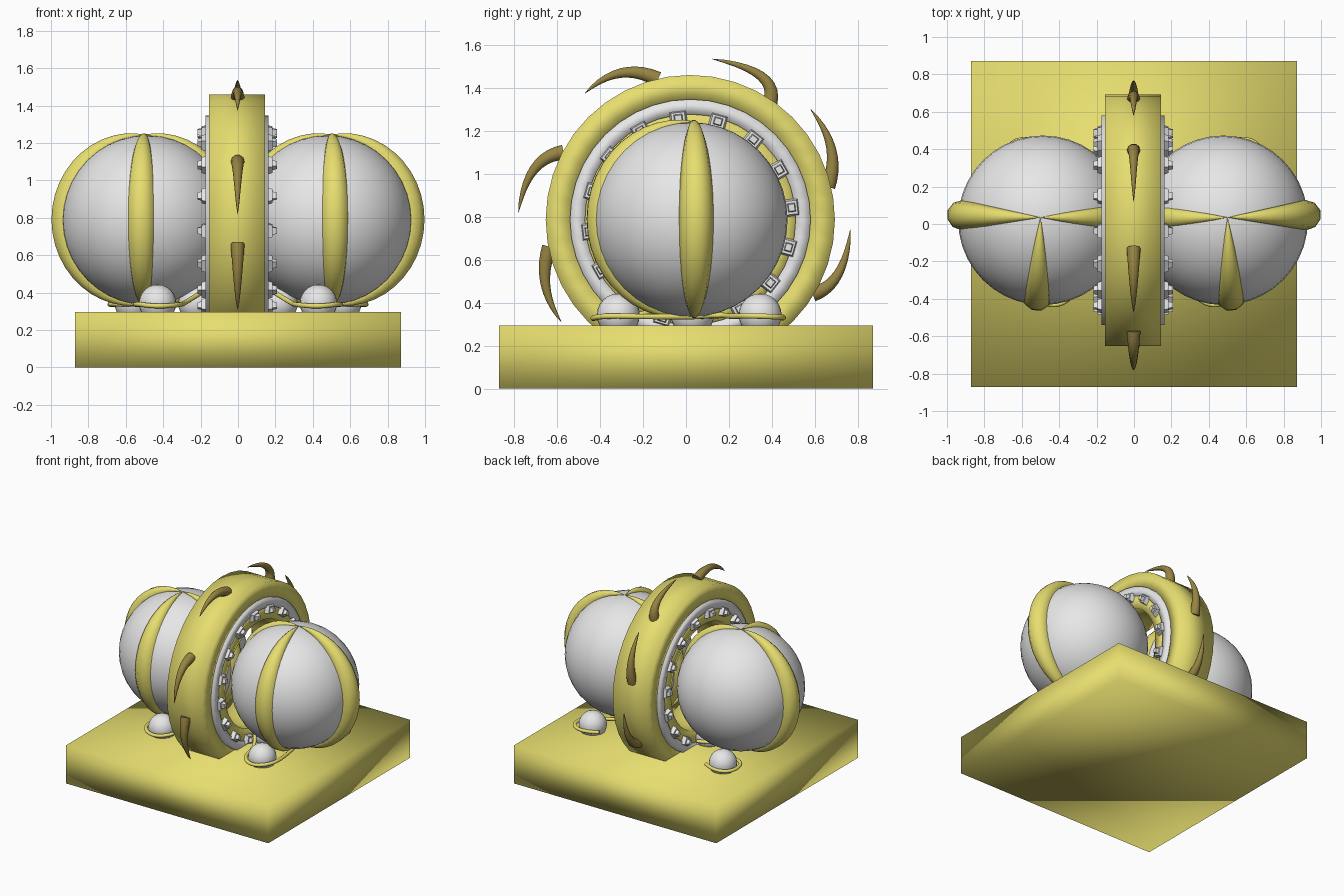
import bpy, bmesh, math
from mathutils import Matrix, Vector

if "Cube" in bpy.data.objects:
    bpy.data.objects.remove(bpy.data.objects["Cube"])

X0, CY, CZ = -0.005, 0.02, 0.787   # wheel centre


def material(name, rgb):
    m = bpy.data.materials.new(name)
    m.diffuse_color = (*rgb, 1)
    m.use_nodes = True
    m.node_tree.nodes["Principled BSDF"].inputs["Base Color"].default_value = m.diffuse_color
    return m


YELLOW = material("olive yellow", (0.80, 0.73, 0.16))
GREY = material("light grey", (0.80, 0.80, 0.80))
BROWN = material("horn brown", (0.31, 0.23, 0.055))


def add_mesh(name, bm, mat, smooth=True):
    bmesh.ops.recalc_face_normals(bm, faces=bm.faces)
    for f in bm.faces:
        f.smooth = smooth
    me = bpy.data.meshes.new(name)
    bm.to_mesh(me)
    bm.free()
    me.materials.append(mat)
    ob = bpy.data.objects.new(name, me)
    bpy.context.collection.objects.link(ob)
    return ob


def sphere(name, loc, r, mat, seg=32):
    bm = bmesh.new()
    bmesh.ops.create_uvsphere(bm, u_segments=seg, v_segments=seg // 2, radius=r,
                              matrix=Matrix.Translation(loc))
    return add_mesh(name, bm, mat)


def tube(name, pts, radii, mat, kind='POLY'):
    """Swept round tube with its own radius at each point."""
    cu = bpy.data.curves.new(name, 'CURVE')
    cu.dimensions = '3D'
    cu.bevel_depth = 1.0
    cu.bevel_resolution = 3
    cu.use_fill_caps = True
    sp = cu.splines.new(kind)
    sp.points.add(len(pts) - 1)
    for p, co, r in zip(sp.points, pts, radii):
        p.co = (*co, 1)
        p.radius = r
    if kind == 'NURBS':
        sp.order_u = 3
        sp.use_endpoint_u = True
        sp.resolution_u = 6
    sp.use_smooth = True
    cu.materials.append(mat)
    ob = bpy.data.objects.new(name, cu)
    bpy.context.collection.objects.link(ob)
    bpy.ops.object.select_all(action='DESELECT')
    ob.select_set(True)
    bpy.context.view_layer.objects.active = ob
    bpy.ops.object.convert(target='MESH')
    return ob


def ring(name, r0, r1, x0, x1, mat, seg=40):
    """Square-section ring about the x axis."""
    bm = bmesh.new()
    loops = []
    for i in range(seg):
        a = 2 * math.pi * i / seg
        loops.append([bm.verts.new((X0 + x, CY + r * math.cos(a), CZ + r * math.sin(a)))
                      for r, x in ((r0, x0), (r1, x0), (r1, x1), (r0, x1))])
    for i in range(seg):
        a, b = loops[i], loops[(i + 1) % seg]
        for k in range(4):
            bm.faces.new((a[k], a[(k + 1) % 4], b[(k + 1) % 4], b[k]))
    return add_mesh(name, bm, mat)


# base slab, shaded smooth over its corners
bm = bmesh.new()
bmesh.ops.create_cube(bm, size=1, matrix=Matrix.Translation((0, 0, 0.1475))
                      @ Matrix.Diagonal((1.742, 1.742, 0.295, 1)))
add_mesh("base_slab", bm, YELLOW)

# upright wheel: yellow tyre, grey rim, yellow inner band
ring("wheel_tyre", 0.555, 0.673, -0.15, 0.15, YELLOW)
ring("wheel_rim", 0.49, 0.56, -0.168, 0.168, GREY)
ring("wheel_inner_band", 0.40, 0.50, -0.16, 0.16, YELLOW)

# grey studs round both sides of the inner band
bm = bmesh.new()
for side in (-1, 1):
    for i in range(16):
        turn = (Matrix.Translation((X0, CY, CZ)) @ Matrix.Rotation(2 * math.pi * (i + 0.3) / 16, 4, 'X'))
        for w, r, x, d in ((0.09, 0.075, 0.165, 0.05), (0.045, 0.04, 0.195, 0.035)):
            geo = bmesh.ops.create_cube(bm, size=1)["verts"]
            for v in geo:
                taper = 0.7 if v.co.x * side > 0 else 1.0
                v.co = turn @ Vector((side * x + v.co.x * d,
                                      v.co.y * w * taper,
                                      0.475 + v.co.z * r * taper))
add_mesh("rim_studs", bm, GREY, False)

# curved horns on the tyre: root, bend and tip as (y, z)
HORNS = [((0.39, 1.33), (0.44, 1.48), (0.12, 1.535)),
         ((-0.13, 1.44), (-0.31, 1.53), (-0.47, 1.375)),
         ((-0.57, 1.10), (-0.74, 1.08), (-0.78, 0.82)),
         ((-0.635, 0.66), (-0.70, 0.48), (-0.58, 0.31)),
         ((0.66, 0.94), (0.73, 1.12), (0.58, 1.30)),
         ((0.59, 0.44), (0.74, 0.48), (0.765, 0.74))]
for n, (a, b, c) in enumerate(HORNS):
    pts, radii = [], []
    for i in range(11):
        t = i / 10
        y, z = ((1 - t) ** 2 * a[k] + 2 * t * (1 - t) * b[k] + t * t * c[k] for k in (0, 1))
        pts.append((X0 + 0.003, y, z))
        radii.append(0.036 * (1 - t) ** 0.7 + 0.001)
    tube(f"horn_{n + 1}", pts, radii, BROWN)

for side, tag in ((-1, "left"), (1, "right")):
    # big globe
    sphere(f"{tag}_globe", (X0 + side * 0.482, CY, CZ), 0.453, GREY, 40)

    # crescent ribs at the front, outer and inner sides
    for label, dx, dy in (("front", 0.04 * side, -1), ("outer", side, 0.03), ("inner", -side, 0)):
        pts, radii = [], []
        for i in range(25):
            a = math.pi * i / 24
            s = math.sin(a)
            pts.append((side * 0.5 + dx * 0.42 * s, 0.035 + dy * 0.42 * s,
                        0.79 + 0.455 * math.cos(a)))
            radii.append(0.08 * s + 0.0005)
        tube(f"{tag}_{label}_rib", pts, radii, YELLOW)

    # ball feet
    for label, x, y in (("front", 0.43, -0.315), ("back", 0.56, 0.345), ("inner", 0.22, 0.03)):
        sphere(f"{tag}_{label}_foot", (side * x, y, 0.343), 0.1, GREY, 24)

    # thin cords from the rib ends round the feet
    front = [(0.5, 0.03, 0.335), (0.55, -0.2, 0.335), (0.55, -0.38, 0.34), (0.43, -0.45, 0.325),
             (0.31, -0.38, 0.335), (0.29, -0.18, 0.34), (0.18, -0.06, 0.41)]
    back = [(0.5, 0.03, 0.335), (0.42, 0.15, 0.345), (0.56, 0.22, 0.335), (0.68, 0.27, 0.34),
            (0.69, 0.42, 0.335), (0.56, 0.47, 0.33), (0.46, 0.41, 0.33)]
    inner = [(0.5, 0.03, 0.335), (0.36, 0.02, 0.335), (0.3, 0.12, 0.34), (0.2, 0.15, 0.34)]
    for label, path in (("front", front), ("back", back), ("inner", inner)):
        tube(f"{tag}_{label}_cord", [(side * x, y, z) for x, y, z in path],
             [0.013] * len(path), YELLOW, 'NURBS')
